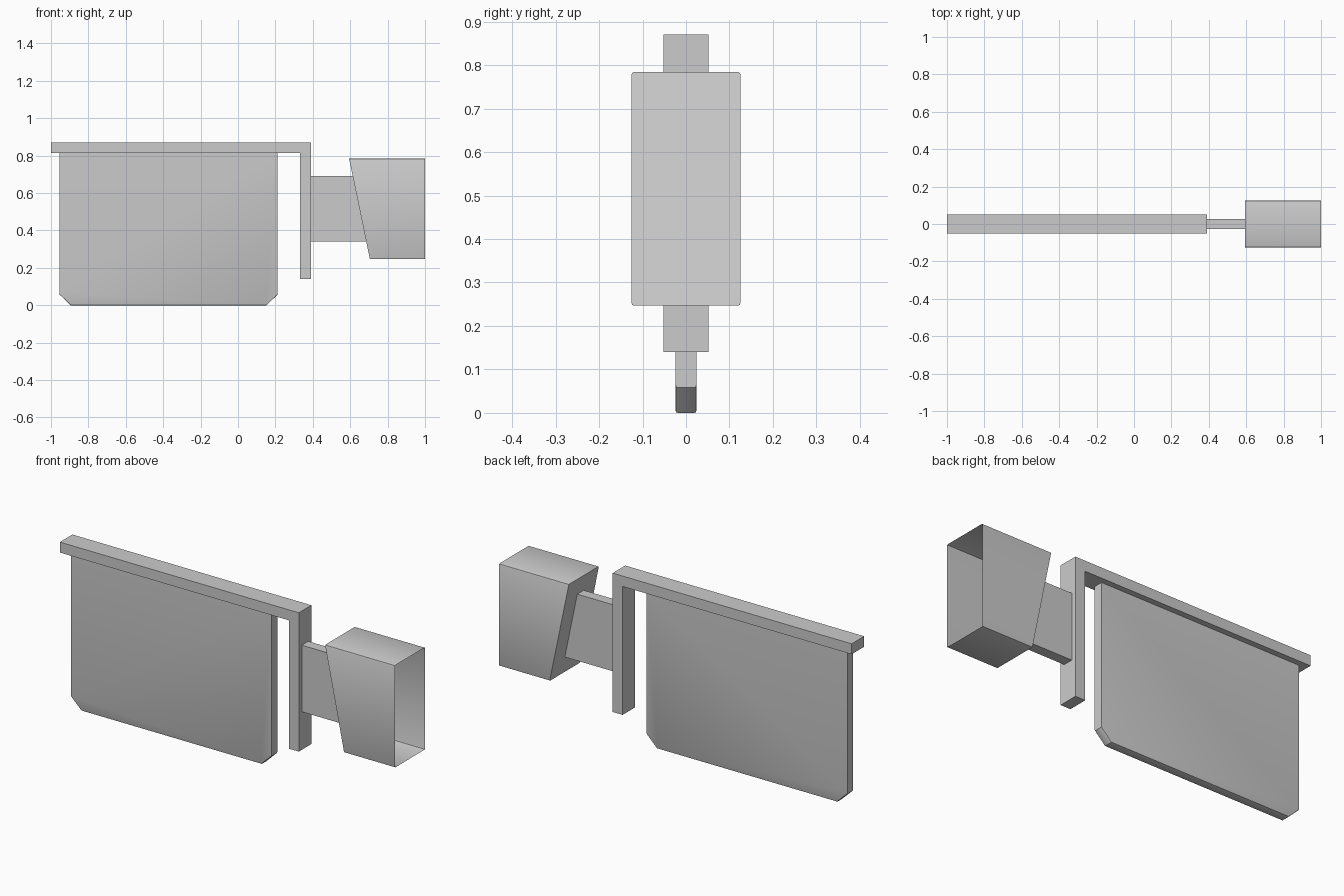
import bpy, bmesh

if "Cube" in bpy.data.objects:
    bpy.data.objects.remove(bpy.data.objects["Cube"])


def prism(name, profile, half_depth, bevel=0.0, pick=None, open_x=None):
    """Extrude an x-z profile along y, optionally bevel edges and open one end."""
    bm = bmesh.new()
    face = bm.faces.new([bm.verts.new((x, -half_depth, z)) for x, z in profile])
    ext = bmesh.ops.extrude_face_region(bm, geom=[face])
    for v in ext["geom"]:
        if isinstance(v, bmesh.types.BMVert):
            v.co.y = half_depth
    bmesh.ops.recalc_face_normals(bm, faces=bm.faces[:])
    if bevel:
        edges = [e for e in bm.edges
                 if abs(e.verts[0].co.y - e.verts[1].co.y) < 1e-5
                 and pick(e.verts[0].co, e.verts[1].co)]
        bmesh.ops.bevel(bm, geom=edges, offset=bevel, offset_type='OFFSET',
                        segments=2, profile=0.5, affect='EDGES')
    if open_x is not None:
        ends = [f for f in bm.faces if all(abs(v.co.x - open_x) < 1e-4 for v in f.verts)]
        bmesh.ops.delete(bm, geom=ends, context='FACES')
    mesh = bpy.data.meshes.new(name)
    bm.to_mesh(mesh)
    bm.free()
    obj = bpy.data.objects.new(name, mesh)
    bpy.context.collection.objects.link(obj)
    return obj


# L-shaped bracket: long top rail and vertical post
prism("bracket", [(-1, 0.815), (0.332, 0.815), (0.332, 0.14), (0.39, 0.14),
                  (0.39, 0.87), (-1, 0.87)], 0.052)

# Hanging panel with clipped lower corners and softened lower rim
prism("hanging_panel", [(-0.955, 0.815), (-0.955, 0.06), (-0.895, 0.002),
                        (0.153, 0.002), (0.212, 0.06), (0.212, 0.815)], 0.024,
      0.005, lambda a, b: max(a.z, b.z) < 0.1)
bpy.data.objects["hanging_panel"].location.z = -0.002

# Connecting arm, cut to meet the slanted back of the hood
prism("connecting_arm", [(0.39, 0.34), (0.687, 0.34), (0.615, 0.69), (0.39, 0.69)], 0.027)

# Hood with slanted back, softened long edges and open outer end
prism("open_hood", [(0.594, 0.784), (0.705, 0.247), (1, 0.247), (1, 0.784)], 0.125,
      0.005, lambda a, b: abs(a.z - b.z) < 1e-4, open_x=1)

# Soft shading on the small bevels, sharp elsewhere
for obj in bpy.context.collection.objects:
    obj.select_set(True)
    bpy.context.view_layer.objects.active = obj
bpy.ops.object.shade_smooth_by_angle(angle=0.6)
